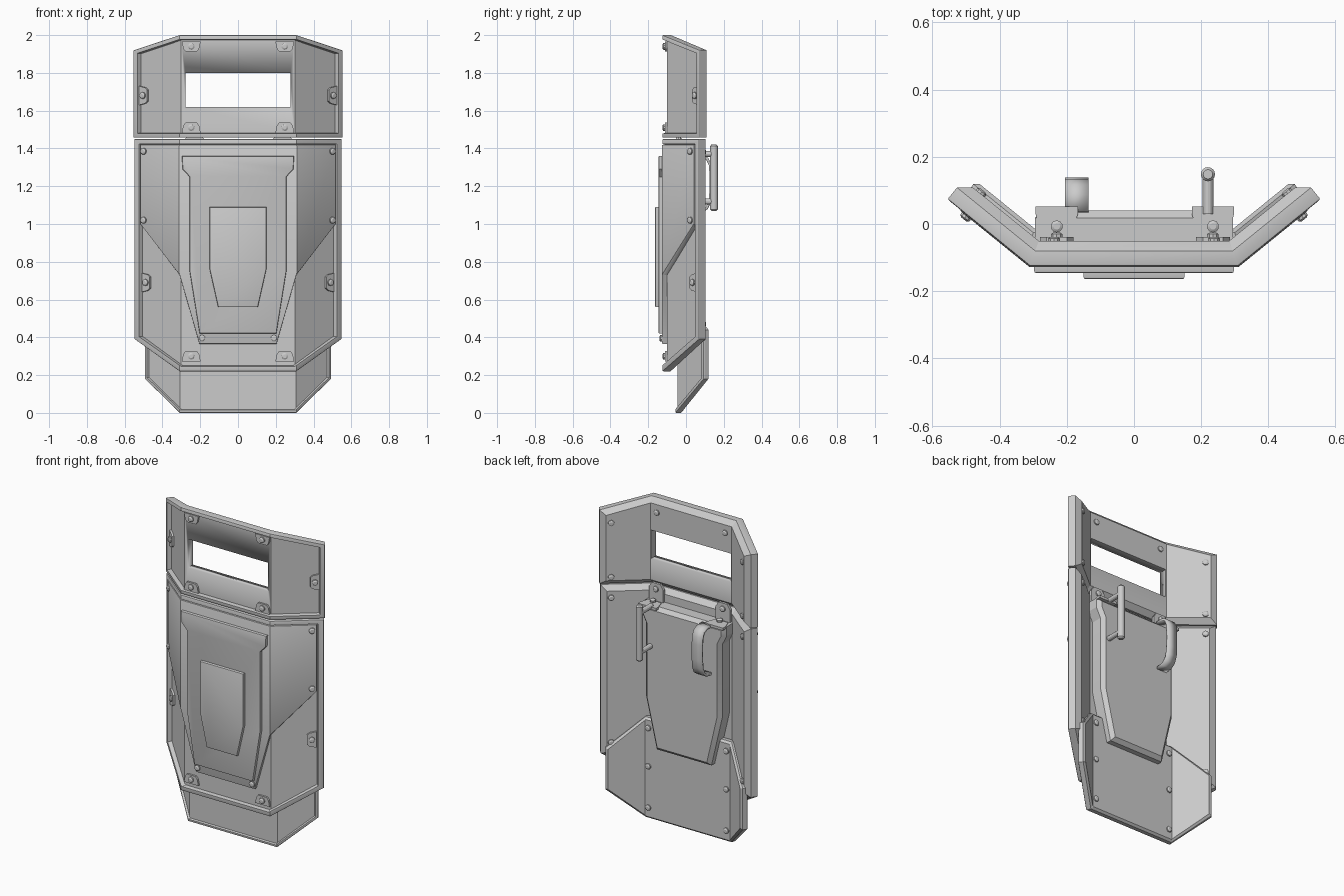
import bpy, bmesh, math
from mathutils import Matrix, Vector

if "Cube" in bpy.data.objects:
    bpy.data.objects.remove(bpy.data.objects["Cube"])

XF, A = 0.31, math.atan(0.81)        # fold line and wing angle
Y0 = -0.125                          # front of the main plates


def fold(x, t, y0):
    """Bend a flat point (x, depth t) round the two vertical folds."""
    s, ax, c = (1 if x >= 0 else -1), abs(x), t * math.tan(A / 2)
    if ax <= XF:
        return x * (1 - c / XF), y0 + t
    k = c * max(0, 1 - (ax - XF) / 0.24)
    px = ax - t * math.sin(A) + k * math.cos(A)
    return s * px, y0 + (ax - XF) * math.tan(A) + t * math.cos(A) + k * math.sin(A)


def finish(name, bm):
    bmesh.ops.recalc_face_normals(bm, faces=bm.faces[:])
    me = bpy.data.meshes.new(name)
    bm.to_mesh(me)
    bm.free()
    ob = bpy.data.objects.new(name, me)
    bpy.context.collection.objects.link(ob)
    bpy.ops.object.select_all(action='DESELECT')
    ob.select_set(True)
    bpy.context.view_layer.objects.active = ob
    bpy.ops.object.shade_smooth_by_angle(angle=math.radians(25))
    return ob


def prism(bm, pts, y0, y1, M=Matrix()):
    vs = [bm.verts.new((x, y0, z)) for x, z in pts]
    r = bmesh.ops.extrude_face_region(bm, geom=[bm.faces.new(vs)])
    new = [v for v in r['geom'] if isinstance(v, bmesh.types.BMVert)]
    for v in new:
        v.co.y = y1
    bmesh.ops.transform(bm, matrix=M, verts=vs + new)


def plate(name, half, t0, t1, front=0.006, back=0, rim=0, recess=0, y0=Y0, bend=True):
    """Plate from its right-half outline (top to bottom), mirrored and folded."""
    bm = bmesh.new()
    prism(bm, half + [(-x, z) for x, z in reversed(half)], t0, t1)
    bmesh.ops.recalc_face_normals(bm, faces=bm.faces[:])
    for t, off in ((t0, front), (t1, back)):
        if off:
            es = [e for e in bm.edges if all(abs(v.co.y - t) < 1e-5 for v in e.verts)]
            bmesh.ops.bevel(bm, geom=es, offset=off, segments=2 if off < 0.01 else 1,
                            profile=0.5, affect='EDGES')
    if rim:
        f = max((f for f in bm.faces if f.normal.y < -0.99), key=lambda f: f.calc_area())
        for th, dy in ((rim, 0), (0.004, recess)):
            bmesh.ops.inset_region(bm, faces=[f], thickness=th, use_even_offset=True)
            for v in f.verts:
                v.co.y += dy
    if bend:
        for x in (-XF, XF):
            bmesh.ops.bisect_plane(bm, geom=bm.verts[:] + bm.edges[:] + bm.faces[:],
                                   dist=1e-5, plane_co=(x, 0, 0), plane_no=(1, 0, 0))
    for v in bm.verts:
        if bend:
            v.co.x, v.co.y = fold(v.co.x, v.co.y, y0)
        else:
            v.co.y += y0
    return finish(name, bm)


def surface(x, z, t, y0=Y0, back=False):
    """Frame on a plate surface; local -y points out of it."""
    px, py = fold(x, t, y0)
    a = 0 if abs(x) <= XF else math.copysign(A, x)
    return Matrix.Translation((px, py, z)) @ Matrix.Rotation(a + (math.pi if back else 0), 4, 'Z')


def rod(bm, p, q, r1, r2=None, seg=12):
    p, q = Vector(p), Vector(q)
    M = Matrix.Translation((p + q) / 2) @ (q - p).to_track_quat('Z', 'Y').to_matrix().to_4x4()
    bmesh.ops.create_cone(bm, cap_ends=True, segments=seg, radius1=r1,
                          radius2=r1 if r2 is None else r2, depth=(q - p).length, matrix=M)


def bolt(bm, M):
    for a, b, r, s in ((0.004, -0.008, 0.018, 0.018), (-0.008, -0.013, 0.018, 0.010)):
        rod(bm, M @ Vector((0, a, 0)), M @ Vector((0, b, 0)), r, s, 10)


# Main folded plates
upper = plate("upper_plate", [(XF, 2.0), (0.555, 1.92), (0.555, 1.457)], 0, 0.075,
              back=0.03, rim=0.016, recess=0.025)
plate("middle_plate", [(0.55, 1.45), (0.55, 0.39), (XF, 0.22)], 0, 0.073,
      back=0.03, rim=0.02, recess=0.025)
plate("kick_plate", [(XF, 0.63), (0.495, 0.44), (0.495, 0.18), (XF, 0.0)], 0, 0.042,
      back=0.012, rim=0.008, recess=0.012, y0=-0.056)

# Viewing slot
bm = bmesh.new()
bmesh.ops.create_cube(bm, size=1, matrix=Matrix.Translation((0, -0.08, 1.71))
                      @ Matrix.Diagonal((0.556, 0.4, 0.18, 1)))
cutter = finish("slot_cutter", bm)
cutter.hide_render = True
mod = upper.modifiers.new("slot", 'BOOLEAN')
mod.object, mod.operation, mod.solver = cutter, 'DIFFERENCE', 'EXACT'
bpy.context.view_layer.objects.active = upper
bpy.ops.object.modifier_apply(modifier="slot")
bpy.data.objects.remove(cutter)

# Layered front armour
plate("front_overlay", [(0.518, 1.42), (0.518, 1.0), (XF, 0.73), (0.205, 0.365)], -0.003, 0.035)
plate("front_panel", [(0.297, 1.36), (0.293, 1.29), (0.256, 1.25), (0.256, 0.75), (0.203, 0.42)],
      -0.021, 0.005, bend=False)
plate("front_badge_plate", [(0.15, 1.09), (0.15, 0.76), (0.105, 0.56)], -0.039, -0.015, bend=False)

# Back pad
plate("back_pad", [(0.295, 1.37), (0.295, 1.31), (0.265, 1.25), (0.265, 0.79), (0.19, 0.47)],
      0.06, 0.165, front=0, back=0.022, bend=False)

# Rim clips with their bolts, and plain bolts
clips, bolts = bmesh.new(), bmesh.new()
trap = [(-0.05, 0.027), (0.05, 0.027), (0.042, -0.012), (0.03, -0.027),
        (-0.03, -0.027), (-0.042, -0.012)]
for s in (-1, 1):
    for x, z, spin in ((0.255, 1.94, 0), (0.255, 1.51, 180), (0.255, 0.30, 180),
                       (0.51, 1.68, 90), (0.495, 0.69, 90)):
        M = surface(s * x, z, 0.025)
        prism(clips, trap, 0.004, -0.012, M @ Matrix.Rotation(s * math.radians(spin), 4, 'Y'))
        bolt(bolts, M @ Matrix.Translation((0, -0.012, 0)))
    for x, z in ((0.497, 1.385), (0.497, 1.02), (0.19, 0.395)):
        bolt(bolts, surface(s * x, z, -0.003))
    for x, z in ((0.5, 1.85), (0.5, 1.51), (0.26, 1.92), (0.5, 1.38), (0.5, 0.47)):
        bolt(bolts, surface(s * x, z, 0.074, back=True))
    for z in (0.57, 0.33, 0.07):
        bolt(bolts, surface(s * 0.285, z, 0.042, -0.056, True))

# Angle brackets joining the pad to the upper plate
brackets = bmesh.new()
for x in (-0.23, 0.235):
    base = Matrix.Translation((x, 0, 1.37))
    flat = [(-0.063, -0.052), (0.063, -0.052), (0.063, -0.03), (0.045, 0.027),
            (-0.045, 0.027), (-0.063, -0.03)]
    prism(brackets, flat, 0.004, -0.012, base @ Matrix.Rotation(math.pi / 2, 4, 'X'))
    prism(brackets, [(-0.05, 0), (0.05, 0), (0.05, 0.08), (0.03, 0.11), (-0.03, 0.11), (-0.05, 0.08)],
          -0.053, -0.038, base)
    bolt(bolts, Matrix.Translation((x, -0.007, 1.382)) @ Matrix.Rotation(-math.pi / 2, 4, 'X')
         @ Matrix.Rotation(math.pi, 4, 'X') @ Matrix.Rotation(math.pi, 4, 'X'))
    bolt(bolts, Matrix.Translation((x, -0.038, 1.445)) @ Matrix.Rotation(math.pi, 4, 'Z'))
finish("rim_clips", clips)
finish("pad_brackets", brackets)
finish("bolts", bolts)

# Grip bar on two posts
bm = bmesh.new()
gx, gy = 0.22, 0.148
for z in (1.12, 1.37):
    rod(bm, (gx, 0.03, z), (gx, gy, z), 0.016)
rod(bm, (gx, gy, 1.078), (gx, gy, 1.412), 0.021, seg=16)
rod(bm, (gx, gy, 1.412), (gx, gy, 1.42), 0.021, 0.014, 16)
rod(bm, (gx, gy, 1.078), (gx, gy, 1.07), 0.021, 0.014, 16)
finish("grip_bar", bm)

# Arm strap: bent band, thickened
path = [(0.035, 1.36), (0.085, 1.358), (0.112, 1.345), (0.127, 1.315), (0.131, 1.27), (0.131, 1.17),
        (0.126, 1.12), (0.111, 1.085), (0.085, 1.065), (0.035, 1.06)]
bm = bmesh.new()
rows = [[bm.verts.new((x, y, z)) for x in (-0.206, -0.136)] for y, z in path]
for a, b in zip(rows, rows[1:]):
    bm.faces.new((a[0], a[1], b[1], b[0]))
strap = finish("arm_strap", bm)
sol = strap.modifiers.new("thickness", 'SOLIDIFY')
sol.thickness, sol.offset = 0.014, 0
